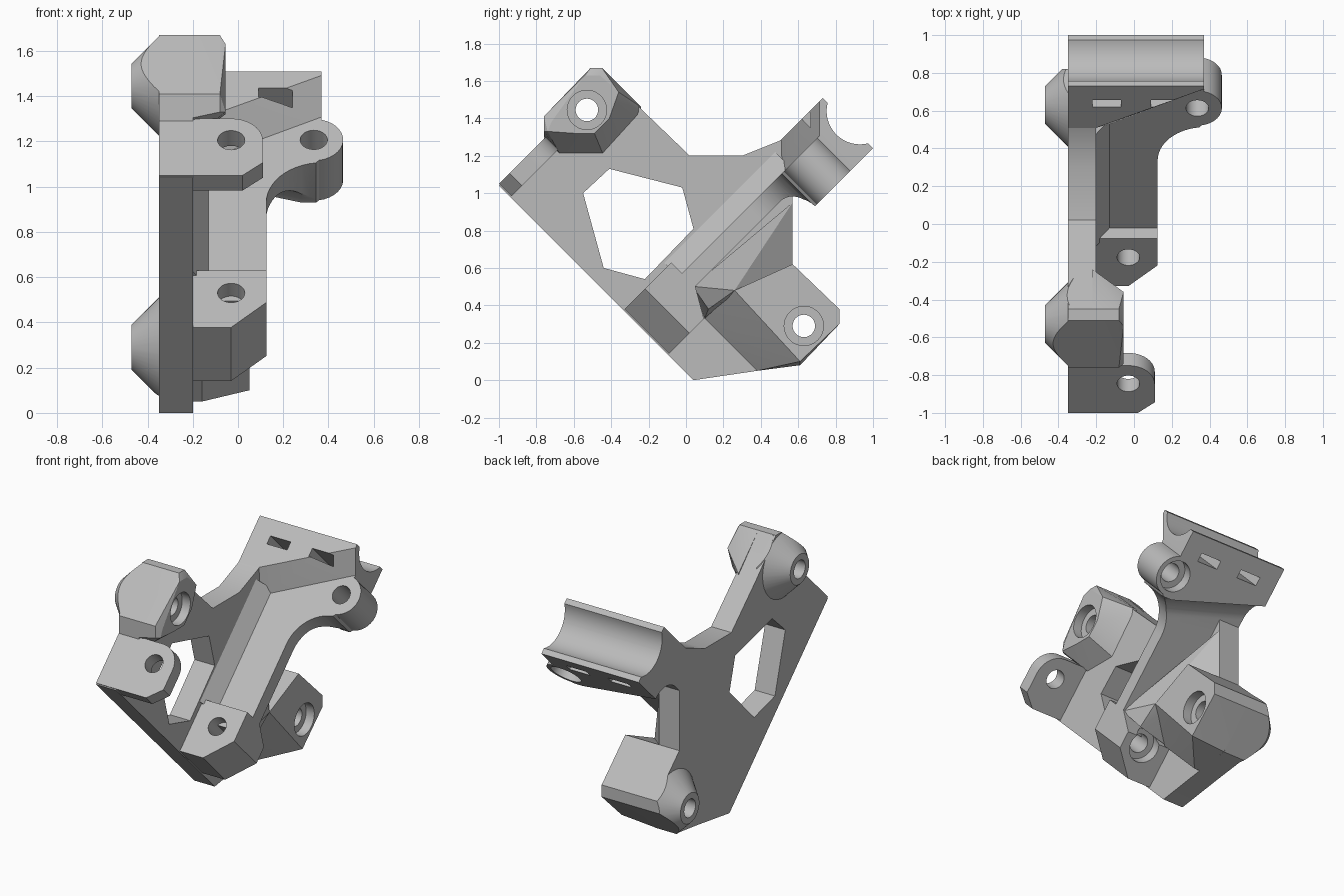
import bpy, bmesh
from math import sin, cos, radians, sqrt

cube = bpy.data.objects.get("Cube")
if cube:
    bpy.data.objects.remove(cube, do_unlink=True)

grey = bpy.data.materials.new("plain grey")
grey.use_nodes = True
grey.diffuse_color = (0.5, 0.5, 0.5, 1)
grey.node_tree.nodes["Principled BSDF"].inputs["Base Color"].default_value = (0.5, 0.5, 0.5, 1)


# Tilted frame: u climbs toward the back, v climbs toward the front
def tilt(x, u, v):
    return (x, (u - v) / sqrt(2), (u + v) / sqrt(2))


def arc(cx, cy, r, a0, a1, n=16):
    steps = [radians(a0 + (a1 - a0) * i / n) for i in range(n + 1)]
    return [(cx + r * cos(a), cy + r * sin(a)) for a in steps]


def finish(name, bm):
    bmesh.ops.recalc_face_normals(bm, faces=bm.faces)
    mesh = bpy.data.meshes.new(name)
    bm.to_mesh(mesh)
    bm.free()
    mesh.materials.append(grey)
    ob = bpy.data.objects.new(name, mesh)
    bpy.context.collection.objects.link(ob)
    return ob


def loft(name, rings):
    bm = bmesh.new()
    loops = [[bm.verts.new(p) for p in ring] for ring in rings]
    bm.faces.new(loops[0])
    bm.faces.new(loops[-1])
    for a, b in zip(loops, loops[1:]):
        for i in range(len(a)):
            j = (i + 1) % len(a)
            bm.faces.new((a[i], a[j], b[j], b[i]))
    return finish(name, bm)


def hull(name, points):
    bm = bmesh.new()
    for p in points:
        bm.verts.new(p)
    out = bmesh.ops.convex_hull(bm, input=bm.verts)
    junk = [g for g in out["geom_interior"] if isinstance(g, bmesh.types.BMVert)]
    if junk:
        bmesh.ops.delete(bm, geom=junk, context='VERTS')
    return finish(name, bm)


def prism_x(name, yz, x0, x1):
    return loft(name, [[(x, y, z) for y, z in yz] for x in (x0, x1)])


def prism_v(name, xu, v0, v1):
    return loft(name, [[tilt(x, u, v) for x, u in xu] for v in (v0, v1)])


def rod_x(y, z, r0, r1, x0, x1):
    rings = [[(x, *p) for p in arc(y, z, r, 0, 352.5, 47)] for x, r in ((x0, r0), (x1, r1))]
    return loft("cutter", rings)


def rod_v(x, u, r, v0, v1):
    return prism_v("cutter", arc(x, u, r, 0, 352.5, 47), v0, v1)


def cut(ob, tools, operation='DIFFERENCE'):
    for tool in tools:
        mod = ob.modifiers.new("cut", 'BOOLEAN')
        mod.operation, mod.solver, mod.object = operation, 'EXACT', tool
    bpy.context.view_layer.update()
    deps = bpy.context.evaluated_depsgraph_get()
    mesh = bpy.data.meshes.new_from_object(ob.evaluated_get(deps))
    ob.modifiers.clear()
    ob.data = mesh
    for tool in tools:
        bpy.data.objects.remove(tool, do_unlink=True)


def on(x, yz):
    return [(x, y, z) for y, z in yz]


# Screw holes with a wider pocket
def side_hole(y, z, face):
    return [rod_x(y, z, .06, .06, -.6, .3), rod_x(y, z, .105, .105, face - .06, face + .1)]


def tab_hole(x, u, low, high, pocket=True):
    tools = [rod_v(x, u, .06, low - .1, high + .1)]
    if pocket:
        tools.append(rod_v(x, u, .1, low - .1, low + .07))
    return tools


UPPER, LOWER = (-.53, 1.445), (.63, .29)

# Side plate with its window
plate = prism_x("side_plate", [
    (-1, 1.04), (.04, 0), (.38, .05), (.61, .08), (.82, .3), (.82, .38), (.57, .62),
    (.57, .97), (.57, 1.33), (.5, 1.28), (.3, 1.2), (.02, 1.2), (-.24, 1.45), (-.45, 1.67),
    (-.51, 1.67), (-.76, 1.41), (-.76, 1.29)], -.35, -.2)
window = prism_x("cutter", [(-.41, 1.13), (-.02, 1.03), (.04, .81), (-.22, .54),
                            (-.44, .6), (-.55, 1)], -.6, .3)
cut(plate, [window, rod_x(*UPPER, .06, .06, -.6, .3), rod_x(*LOWER, .06, .06, -.6, .3)])

# Upper boss, sloping out from the plate
upper_shape = [(-.76, 1.3), (-.76, 1.41), (-.51, 1.67), (-.45, 1.67), (-.24, 1.46),
               (-.24, 1.42), (-.44, 1.2), (-.67, 1.2)]
upper_top = [(-.72, 1.38), (-.54, 1.63), (-.46, 1.63), (-.36, 1.54), (-.41, 1.4),
             (-.49, 1.32), (-.6, 1.32), (-.74, 1.33)]
upper = hull("upper_boss", on(-.22, upper_shape) + on(-.08, [(-.76, 1.41), (-.51, 1.67),
             (-.45, 1.67), (-.76, 1.33)]) + on(-.055, upper_top))
cut(upper, side_hole(*UPPER, -.055))

# Lower boss, with a sloped front
lower_shape = [(.1, .33), (.38, .05), (.61, .08), (.82, .3), (.82, .38), (.57, .62)]
lower_top = [(.26, .48), (.61, .1), (.82, .3), (.82, .38), (.57, .62)]
lower = hull("lower_boss", on(-.22, lower_shape) + on(-.16, lower_shape[:2]) + on(.05, lower_top))
cut(lower, side_hole(*LOWER, .05))

# Tapered round ends of both bosses on the plain side
for name, centre, shape in (("upper_boss_end", UPPER, upper_shape),
                            ("lower_boss_end", LOWER, lower_shape)):
    end = prism_x(name, shape, -.5, -.32)
    cut(end, [rod_x(*centre, .1, .27, -.47, -.3)], 'INTERSECT')
    cut(end, [rod_x(*centre, .06, .06, -.6, .3)])

# Thin upper tab
upper_tab = prism_v("upper_tab", [(-.35, .035), (.02, .035), (.11, .115)]
                    + arc(-.03, .25, .14, 0, 90, 10) + [(-.35, .39)], 1.355, 1.45)
cut(upper_tab, tab_hole(-.03, .255, 1.355, 1.45, False))

# Thick lower tab
tab_low = [(-.3, .035), (-.03, .035), (.125, .19), (.125, .3), (-.3, .3)]
tab_high = tab_low[:3] + [(.125, .39), (-.3, .39)]
lower_tab = loft("lower_tab", [[tilt(x, u, v) for x, u in ring]
                               for ring, v in ((tab_low, .165), (tab_high, .32), (tab_high, .5))])
cut(lower_tab, tab_hole(-.03, .25, .165, .5))


# Arm: a thickening profile trimmed to a curved outline
def arm_profile(x, shift):
    under = arc(.995 + shift, .17, .15, 90, 0, 10)
    return [tilt(x, u, v) for u, v in [(.25, .42), (.25, .32)] + under + [(1.584, .17), (1.584, .42)]]


arm = loft("arm", [arm_profile(-.4, .2), arm_profile(.28, 0), arm_profile(.5, 0)])
outline = [(-.3, .28), (.125, .28)] + arc(.375, .895, .25, 180, 97, 12) \
    + arc(.335, 1.287, .13, -80, 75, 14) + [(.37, 1.43), (.37, 1.6), (-.35, 1.6), (-.35, 1.05), (-.3, 1.05)]
cut(arm, [prism_v("cutter", outline, 0, .7)], 'INTERSECT')


# Cup channel and tie slots
def cup_tools():
    tools = [loft("cutter", [[tilt(x, u, v) for u, v in arc(1.675, .36, .178, 0, 354, 59)]
                             for x in (-.6, .6)])]
    for x in (-.22, .09):
        tools.append(prism_v("cutter", [(x, 1.425), (x + .15, 1.425),
                                        (x + .15, 1.48), (x, 1.48)], 0, .8))
    return tools


cut(arm, cup_tools() + tab_hole(.335, 1.287, .17, .42))

# Raised seat behind the cup, chamfered down to the arm
foot = [(-.35, 1.1), (-.13, 1.17), (.37, 1.43), (.37, 1.584), (-.35, 1.584)]
crest = [(-.35, 1.2), (-.2, 1.27), (.37, 1.56), (.37, 1.584), (-.35, 1.584)]
seat = loft("cup_seat", [[tilt(x, u, v) for x, u in ring]
                         for ring, v in ((foot, .41), (foot, .42), (crest, .55))])
cut(seat, cup_tools())

# Chamfer strip between arm and plate
loft("arm_chamfer", [[tilt(-.21, u, .54), tilt(-.13, u, .42), tilt(-.21, u, .4)]
                     for u in (.36, 1.2)])

# Gusset under the arm
hull("gusset", [tilt(.12, .38, .33), tilt(-.21, .38, .33), (.05, .26, .48), (-.2, .57, .62),
                (-.2, .57, .95), (-.2, .1, .33), (.05, .12, .38)])

# Keep flat edges crisp and round surfaces smooth
bpy.ops.object.select_all(action='DESELECT')
for ob in bpy.context.collection.objects:
    if ob.type == 'MESH' and ob.data.materials and ob.data.materials[0] == grey:
        ob.select_set(True)
        bpy.context.view_layer.objects.active = ob
bpy.ops.object.shade_smooth_by_angle(angle=radians(25))
